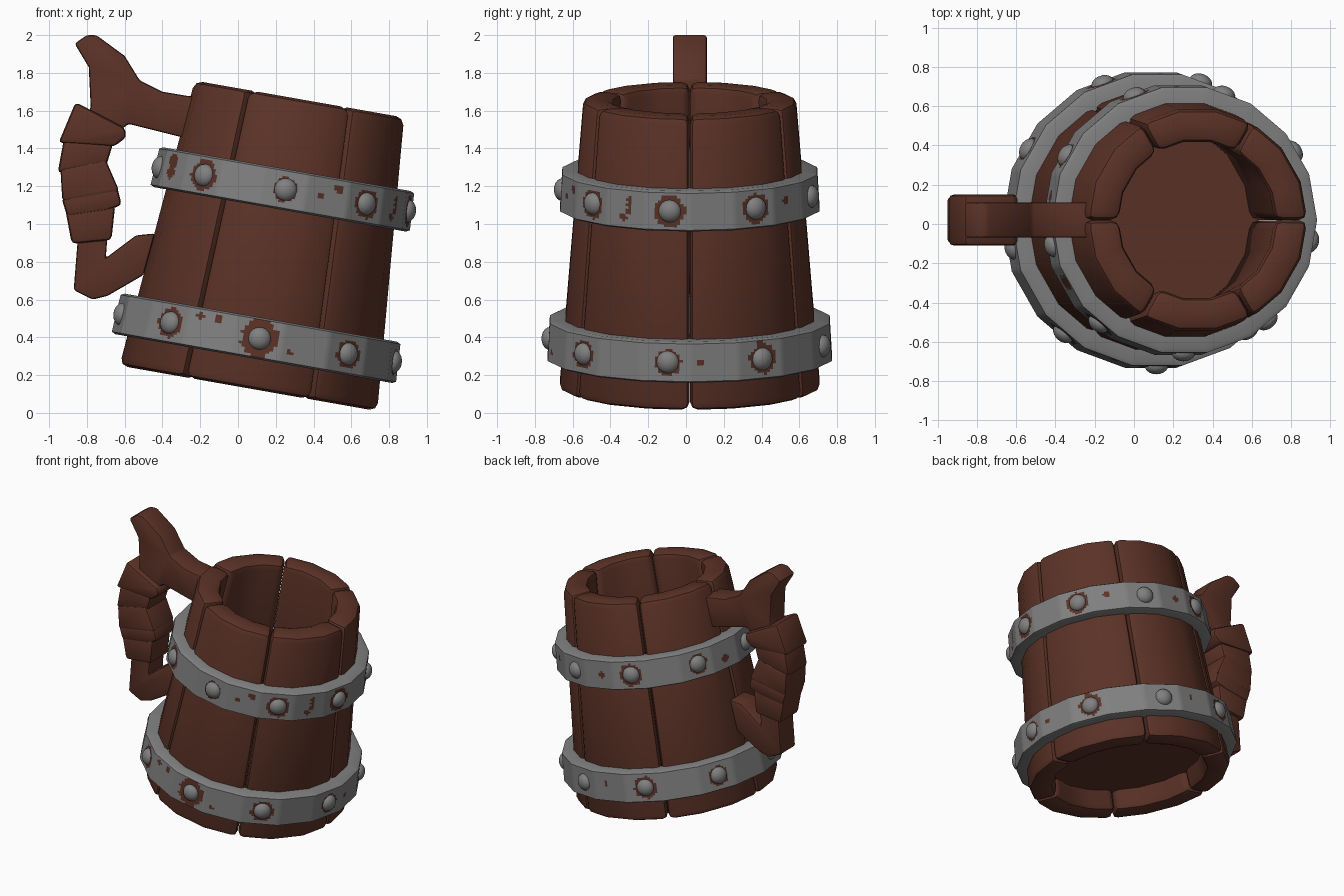
import bpy, bmesh, math, random
from mathutils import Matrix, Vector

if "Cube" in bpy.data.objects:
    bpy.data.objects.remove(bpy.data.objects["Cube"])

random.seed(4)
TILT = Matrix.Translation((0.055, 0.02, 0.13)) @ Matrix.Rotation(math.radians(10), 4, 'Y')


def material(name, col):
    m = bpy.data.materials.new(name)
    m.diffuse_color = (*col, 1)
    m.use_nodes = True
    m.node_tree.nodes["Principled BSDF"].inputs["Base Color"].default_value = m.diffuse_color
    return m


WOOD = material("brown wood", (0.105, 0.032, 0.020))
IRON = material("grey iron", (0.215, 0.215, 0.215))


def finish(name, bm, mats, matrix=None, bevel=0, segs=2, smooth=35):
    """Bevel sharp edges, place the mesh and make an object."""
    bmesh.ops.recalc_face_normals(bm, faces=bm.faces[:])
    if bevel:
        edges = [e for e in bm.edges if e.is_manifold and e.calc_face_angle() > math.radians(30)]
        bmesh.ops.bevel(bm, geom=edges, offset=bevel, segments=segs, profile=0.5,
                        affect='EDGES', clamp_overlap=True)
    if matrix:
        bm.transform(matrix)
    me = bpy.data.meshes.new(name)
    bm.to_mesh(me)
    bm.free()
    for m in mats:
        me.materials.append(m)
    for p in me.polygons:
        p.use_smooth = True
    me.set_sharp_from_angle(angle=math.radians(smooth))
    ob = bpy.data.objects.new(name, me)
    bpy.context.collection.objects.link(ob)
    return ob


def polar(r, deg, z):
    a = math.radians(deg)
    return Vector((r * math.cos(a), r * math.sin(a), z))


def extrude_outline(name, pts, half, bevel, segs=2):
    """Side outline in x/z extruded along y."""
    bm = bmesh.new()
    f = bm.faces.new([bm.verts.new((x, 0.02 - half, z)) for x, z in pts])
    new = bmesh.ops.extrude_face_region(bm, geom=[f])["geom"]
    for v in new:
        if isinstance(v, bmesh.types.BMVert):
            v.co.y += 2 * half
    return finish(name, bm, [WOOD], None, bevel, segs)


# six wooden staves with rounded edges
H, R0, R1, WALL = 1.555, 0.70, 0.57, 0.17
for i in range(6):
    bm = bmesh.new()
    rings = []
    for j in range(4):
        a = i * 60 + 0.15 + j * 59.7 / 3
        rings.append([bm.verts.new(polar(r, a, z)) for r, z in
                      ((R0, 0), (R1, H), (R1 - WALL, H), (R0 - WALL, 0))])
    for p, q in zip(rings, rings[1:]):
        for k in range(4):
            bm.faces.new((p[k], p[(k + 1) % 4], q[(k + 1) % 4], q[k]))
    bm.faces.new(rings[0])
    bm.faces.new(rings[-1][::-1])
    finish(f"stave_{i + 1}", bm, [WOOD], TILT, 0.042, 2, 40)

# inner floor
bm = bmesh.new()
bmesh.ops.create_cone(bm, cap_ends=True, segments=18, radius1=0.57, radius2=0.56, depth=0.05,
                      matrix=Matrix.Translation((0, 0, 0.17)))
finish("mug_floor", bm, [WOOD], TILT)


def band(name, z0, z1, r0, r1, rust, spots):
    """Iron hoop with 18 sides; worn patches are chosen by distance to rivets and spots."""
    sub, rows, ch = 14, 14, 0.02
    prof = [(r0 - 0.11, z0), (r0 - ch, z0)]
    for k in range(rows + 1):
        t = k / rows
        prof.append((r0 + (r1 - r0) * t, z0 + ch / 2 + (z1 - z0 - ch) * t))
    prof += [(r1 - ch, z1), (r1 - 0.11, z1)]
    patches = [(polar((r0 + r1) / 2, -9 + 40 * k, (z0 + z1) / 2), s) for k, s in enumerate(rust) if s]
    patches += [(polar((r0 + r1) / 2, a, z0 + (z1 - z0) * t), s) for a, t, s in spots]
    bm = bmesh.new()
    rings = []
    for i in range(18):
        for s in range(sub):
            t = s / sub
            rings.append([bm.verts.new(polar(r, i * 20, z).lerp(polar(r, i * 20 + 20, z), t))
                          for r, z in prof])
    n = len(prof)
    for p, q in zip(rings, rings[1:] + rings[:1]):
        for k in range(n):
            f = bm.faces.new((p[k], q[k], q[(k + 1) % n], p[(k + 1) % n]))
            if 2 <= k < 2 + rows:
                c = f.calc_center_median()
                wob = random.uniform(0.93, 1.07)
                if any((c - pc).length < s * wob for pc, s in patches):
                    f.material_index = 1
    finish(name, bm, [IRON, WOOD], TILT, smooth=30)
    # nine domed rivets
    zc, rc = (z0 + z1) / 2, (r0 + r1) / 2 * math.cos(math.radians(10)) - 0.005
    bm = bmesh.new()
    for k in range(9):
        a = -9 + 40 * k
        m = (Matrix.Translation(polar(rc, a, zc)) @ Matrix.Rotation(math.radians(a), 4, 'Z')
             @ Matrix.Diagonal((0.72, 1, 1, 1)) @ Matrix.Rotation(math.radians(90), 4, 'Y'))
        bmesh.ops.create_uvsphere(bm, u_segments=16, v_segments=10, radius=0.061, matrix=m)
    finish(name + "_rivets", bm, [IRON], TILT, smooth=60)


band("upper_band", 0.962, 1.178, 0.697, 0.685,
     (.085, .08, 0, .08, .07, 0, .085, .066, .078),
     ((-65, .75, .026), (-73, .5, .018), (-152, .7, .045), (-152, .45, .04), (-28, .75, .022),
      (-28, .6, .022), (-29, .45, .022), (-31, .3, .024), (92, .5, .025), (48, .6, .025), (170, .4, .03)))
band("lower_band", 0.160, 0.380, 0.764, 0.752,
     (.07, .08, 0, .078, .07, 0, .08, .1, .078),
     ((-115, .8, .024), (-107, .8, .026), (-76, .3, .015), (4, .5, .022), (30, .9, .025), (88, .6, .02)))

# handle: forked top, hidden core and lower hook
extrude_outline("handle", [
    (-0.20, 1.67), (-0.28, 1.68), (-0.40, 1.70), (-0.52, 1.76), (-0.60, 1.89), (-0.75, 2.0),
    (-0.80, 2.0), (-0.865, 1.955), (-0.79, 1.83), (-0.78, 1.62), (-0.84, 1.45), (-0.85, 1.2),
    (-0.85, 0.9), (-0.87, 0.65), (-0.77, 0.60), (-0.69, 0.62), (-0.50, 0.73), (-0.44, 0.95),
    (-0.54, 0.94), (-0.70, 0.82), (-0.69, 0.95), (-0.72, 1.25), (-0.68, 1.45), (-0.58, 1.53),
    (-0.42, 1.49), (-0.22, 1.44)], 0.09, 0.014)

# overlapping grip wraps
WRAPS = (
    (0.130, ((-0.86, 1.645), (-0.60, 1.51), (-0.59, 1.46), (-0.655, 1.41), (-0.95, 1.43))),
    (0.118, ((-0.92, 1.46), (-0.66, 1.43), (-0.70, 1.30), (-0.955, 1.27))),
    (0.124, ((-0.94, 1.29), (-0.70, 1.34), (-0.635, 1.19), (-0.63, 1.17), (-0.93, 1.12))),
    (0.120, ((-0.935, 1.14), (-0.64, 1.20), (-0.615, 1.10), (-0.70, 1.07), (-0.905, 1.04))),
    (0.112, ((-0.915, 1.08), (-0.65, 1.10), (-0.67, 0.915), (-0.88, 0.895))),
)
for i, (half, pts) in enumerate(WRAPS):
    extrude_outline(f"grip_wrap_{i + 1}", pts, half, 0.022, 2)
